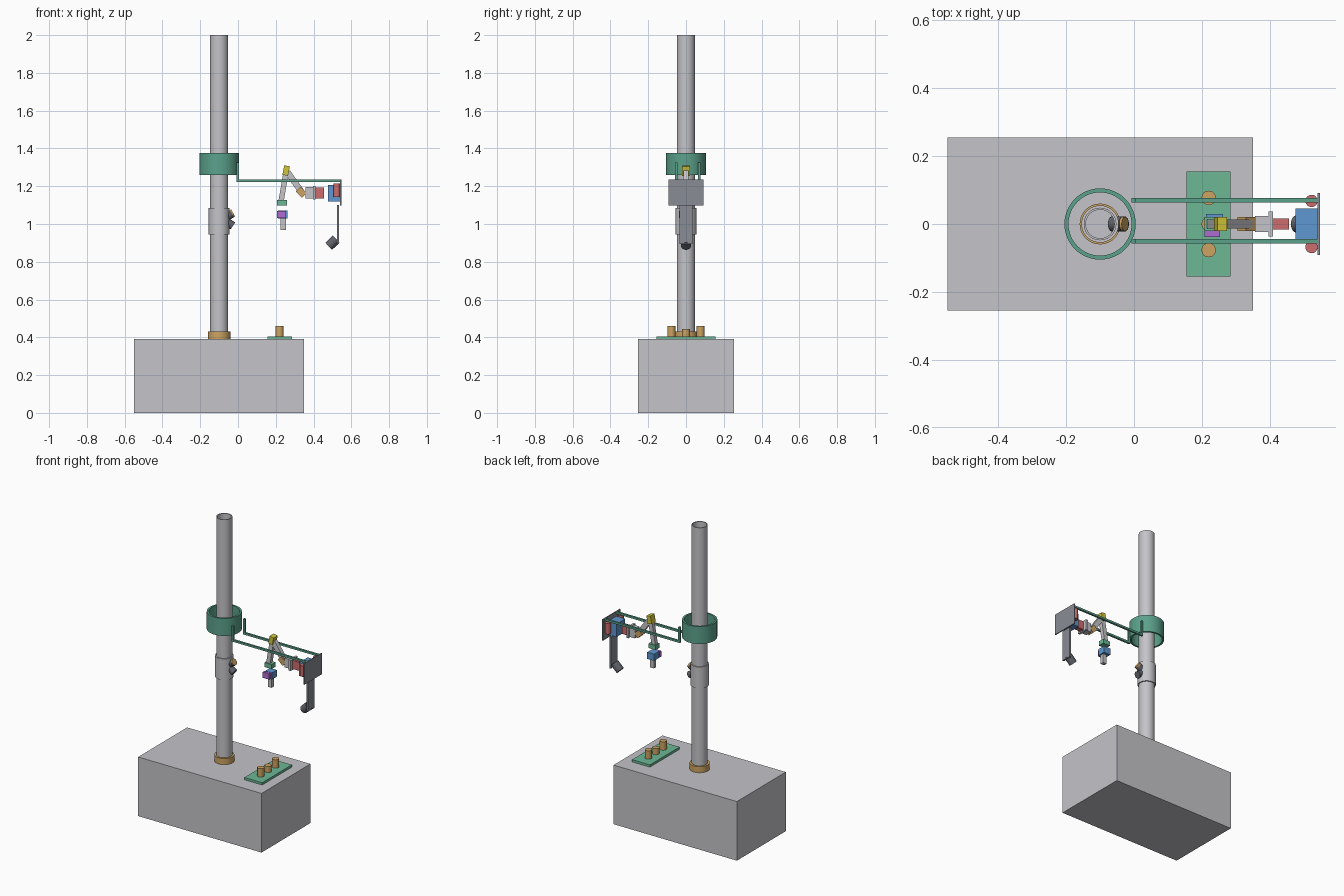
import bpy, bmesh, math
from mathutils import Vector

cube = bpy.data.objects.get("Cube")
if cube:
    bpy.data.objects.remove(cube, do_unlink=True)


def material(name, *rgb):
    lin = [(c / 255) ** 2.2 for c in rgb] + [1]
    m = bpy.data.materials.new(name)
    m.use_nodes = True
    m.diffuse_color = lin
    m.node_tree.nodes["Principled BSDF"].inputs["Base Color"].default_value = lin
    return m


GREY = material("light grey", 195, 195, 200)
STEEL = material("steel grey", 135, 139, 146)
DARK = material("dark grey", 95, 98, 105)
TEAL = material("teal green", 92, 160, 138)
GREEN = material("board green", 108, 182, 148)
TAN = material("tan", 204, 162, 98)
BLUE = material("blue", 95, 150, 208)
RED = material("red", 204, 108, 108)
YELLOW = material("yellow", 208, 196, 62)
PURPLE = material("purple", 172, 108, 208)


def make(name, bm, mat, smooth=False):
    bmesh.ops.recalc_face_normals(bm, faces=bm.faces)
    mesh = bpy.data.meshes.new(name)
    bm.to_mesh(mesh)
    bm.free()
    ob = bpy.data.objects.new(name, mesh)
    bpy.context.collection.objects.link(ob)
    mesh.materials.append(mat)
    if smooth:
        bpy.ops.object.select_all(action='DESELECT')
        ob.select_set(True)
        bpy.context.view_layer.objects.active = ob
        bpy.ops.object.shade_smooth_by_angle(angle=math.radians(35))
    return ob


def box(name, mat, x, y, z):
    """Box between (low, high) limits on each axis."""
    bm = bmesh.new()
    bmesh.ops.create_cube(bm, size=1)
    for v in bm.verts:
        v.co = [(a + b) / 2 + c * (b - a) for (a, b), c in zip((x, y, z), v.co)]
    return make(name, bm, mat)


def link(name, mat, start, end, width, depth):
    """Bar between two (x, z) points in the plane y = 0."""
    a, b = Vector((start[0], 0, start[1])), Vector((end[0], 0, end[1]))
    bm = bmesh.new()
    bmesh.ops.create_cube(bm, size=1)
    for v in bm.verts:
        v.co = (v.co.x * width, v.co.y * depth, v.co.z * (b - a).length)
    ob = make(name, bm, mat)
    ob.location = (a + b) / 2
    ob.rotation_euler.y = math.atan2(b.x - a.x, b.z - a.z)


def cylinder(name, mat, start, end, radius):
    a, b = Vector(start), Vector(end)
    bm = bmesh.new()
    bmesh.ops.create_cone(bm, cap_ends=True, segments=32, radius1=radius,
                          radius2=radius, depth=(b - a).length)
    ob = make(name, bm, mat, True)
    ob.location = (a + b) / 2
    ob.rotation_euler = (b - a).to_track_quat('Z', 'Y').to_euler()


def tube(name, mat, x, inner, outer, low, high):
    """Upright hollow ring spun from a rectangular profile."""
    bm = bmesh.new()
    vs = [bm.verts.new((r, 0, z)) for r, z in
          ((inner, low), (outer, low), (outer, high), (inner, high))]
    es = [bm.edges.new((vs[i], vs[i - 1])) for i in range(4)]
    bmesh.ops.spin(bm, geom=vs + es, axis=(0, 0, 1), cent=(0, 0, 0),
                   angle=math.tau, steps=48)
    bmesh.ops.remove_doubles(bm, verts=bm.verts, dist=0.0001)
    make(name, bm, mat, True).location.x = x


# Base and mast
MAST = -0.1
box("base_block", GREY, (-0.55, 0.35), (-0.255, 0.255), (0, 0.39))
tube("mast", GREY, MAST, 0.042, 0.048, 0.39, 2.0)
tube("mast_flange", TAN, MAST, 0.048, 0.06, 0.39, 0.43)
tube("mast_collar", GREY, MAST, 0.048, 0.055, 0.945, 1.085)
tube("support_ring", TEAL, MAST, 0.093, 0.105, 1.26, 1.375)

# Pair of sensors on the collar
cylinder("upper_sensor", DARK, (-0.065, 0, 1.035), (-0.033, 0, 1.055), 0.022)
cylinder("upper_sensor_lens", TAN, (-0.033, 0, 1.055), (-0.026, 0, 1.059), 0.021)
cylinder("lower_sensor", DARK, (-0.065, 0, 1.015), (-0.027, 0, 0.99), 0.022)

# Control board with three knobs
box("control_board", GREEN, (0.155, 0.285), (-0.155, 0.155), (0.39, 0.405))
for name, y, top in (("right", -0.077, 0.46), ("middle", 0, 0.445), ("left", 0.077, 0.46)):
    cylinder(name + "_knob", TAN, (0.22, y, 0.405), (0.22, y, top), 0.021)

# Rails carrying the end plate
for side, y in (("right", -0.051), ("left", 0.07)):
    span = (y - 0.0065, y + 0.0065)
    box(side + "_rail", TEAL, (-0.008, 0.541), span, (1.222, 1.235))
    box(side + "_rail_upright", TEAL, (-0.008, 0.005), span, (1.235, 1.325))
box("end_plate", STEEL, (0.541, 0.548), (-0.092, 0.092), (1.097, 1.236))
for side, y in (("right", -0.068), ("left", 0.068)):
    cylinder(side + "_motor", RED, (0.523, y, 1.143), (0.523, y, 1.214), 0.018)
box("arm_mount", BLUE, (0.476, 0.541), (-0.046, 0.046), (1.12, 1.206))

# Camera hanging below the end plate
box("camera_bracket", STEEL, (0.525, 0.536), (-0.034, 0.034), (0.895, 1.1))
cylinder("camera", DARK, (0.52, 0, 0.92), (0.48, 0, 0.882), 0.026)

# Arm from the mount back to the elbow
box("shoulder_motor", RED, (0.41, 0.456), (-0.016, 0.016), (1.136, 1.193))
box("shoulder_flange", GREY, (0.396, 0.41), (-0.037, 0.037), (1.13, 1.2))
box("shoulder_block", GREY, (0.357, 0.396), (-0.023, 0.023), (1.135, 1.196))
link("shoulder_joint", TAN, (0.318, 1.185), (0.352, 1.152), 0.036, 0.042)
link("upper_arm", GREY, (0.262, 1.275), (0.34, 1.165), 0.032, 0.026)
link("elbow", YELLOW, (0.25, 1.258), (0.26, 1.308), 0.03, 0.042)
link("forearm", GREY, (0.228, 1.12), (0.252, 1.262), 0.028, 0.026)

# Wrist and gripper
box("wrist", GREEN, (0.207, 0.26), (-0.021, 0.021), (1.097, 1.126))
box("wrist_motor", BLUE, (0.212, 0.262), (-0.02, 0.03), (1.028, 1.072))
box("wrist_motor_cover", PURPLE, (0.207, 0.254), (-0.038, -0.02), (1.032, 1.07))
box("gripper", GREY, (0.226, 0.254), (-0.012, 0.012), (0.968, 1.028))
